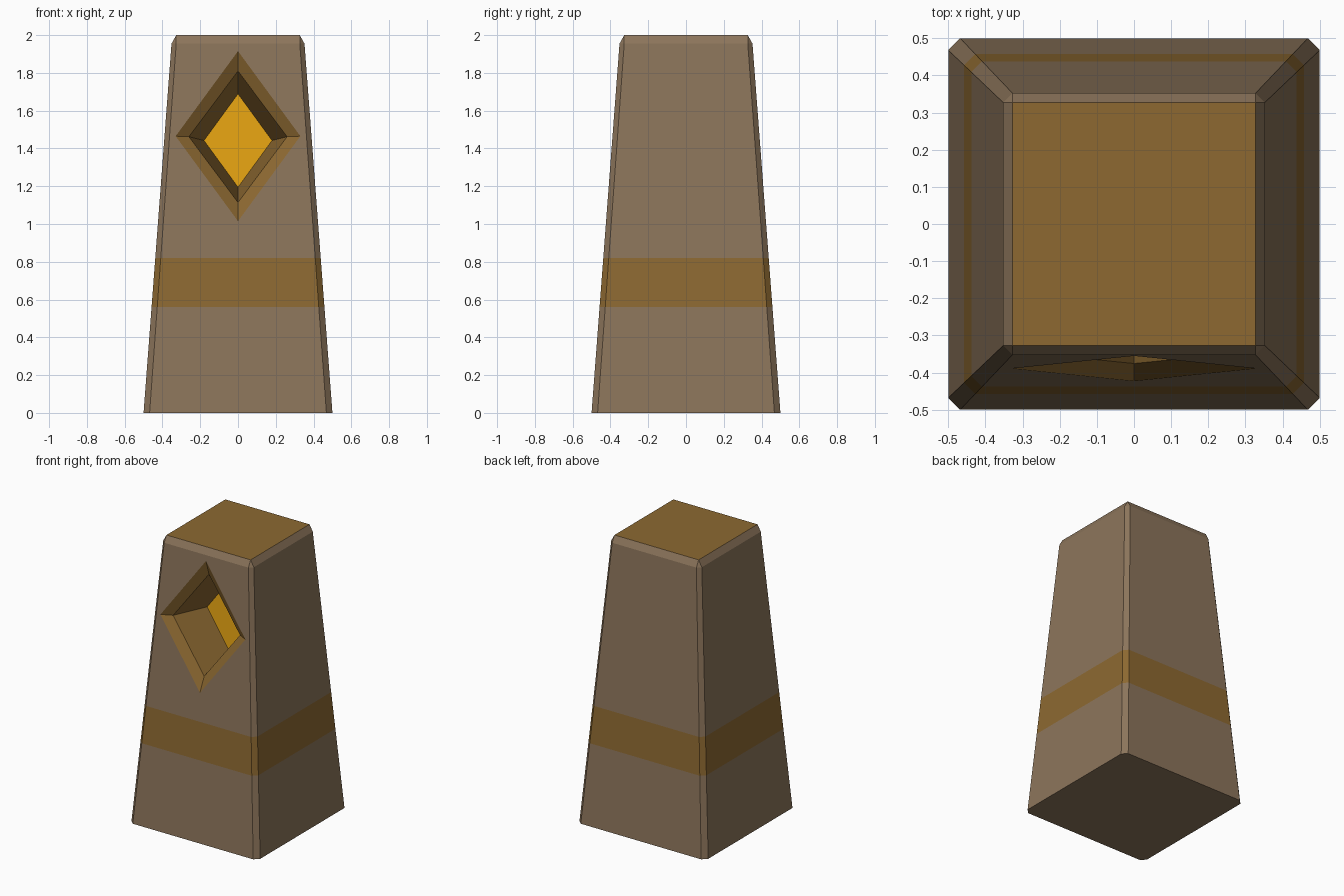
import bpy, bmesh
from mathutils import Vector

if "Cube" in bpy.data.objects:
    bpy.data.objects.remove(bpy.data.objects["Cube"])

BEVEL_Z, TOP_Z = 1.955, 2.0


def material(name, rgb):
    m = bpy.data.materials.new(name)
    m.diffuse_color = (*rgb, 1)
    m.use_nodes = True
    m.node_tree.nodes["Principled BSDF"].inputs["Base Color"].default_value = m.diffuse_color
    return m


STONE, BRONZE, GOLD = 0, 1, 2
mats = [material("brown stone", (0.263, 0.178, 0.105)),
        material("dark bronze", (0.266, 0.141, 0.031)),
        material("bright gold", (0.783, 0.366, 0.006))]

bm = bmesh.new()


def half_width(z):
    return 0.5 + (0.352 - 0.5) * z / BEVEL_Z


def octagon(z):
    """Chamfered square; side k (0 = front) uses points 2k and 2k+1."""
    w = half_width(z)
    c = 0.468 + (0.327 - 0.468) * z / BEVEL_Z
    pts = [(-c, -w), (c, -w), (w, -c), (w, c), (c, w), (-c, w), (-w, c), (-w, -c)]
    return [bm.verts.new((x, y, z)) for x, y in pts]


def face(verts, mat):
    bm.faces.new(verts).material_index = mat


def bridge(a, b, mat, skip=()):
    n = len(a)
    for i in range(n):
        if i not in skip:
            j = (i + 1) % n
            face((a[i], a[j], b[j], b[i]), mat)


# Tapered, chamfered pillar with a flush bronze band
rings = [octagon(z) for z in (0, 0.56, 0.82, BEVEL_Z)]
face(rings[0][::-1], STONE)
bridge(rings[0], rings[1], STONE)
bridge(rings[1], rings[2], BRONZE)
bridge(rings[2], rings[3], STONE, skip=(0,))

# Bevelled top edge and bronze cap
t = 0.327
cap = [bm.verts.new((x, y, TOP_Z)) for x, y in ((-t, -t), (t, -t), (t, t), (-t, t))]
face(cap, BRONZE)
r = rings[3]
for k in range(4):
    n = (k + 1) % 4
    face((r[2 * k], r[2 * k + 1], cap[n], cap[k]), STONE)
    face((r[2 * k + 1], r[(2 * k + 2) % 8], cap[n]), STONE)

# Diamond socket sunk into the front face, along the face normal
slope = (0.5 - 0.352) / BEVEL_Z
inward = Vector((0, 1, -slope)).normalized()


def diamond(half_x, up, down, depth):
    out = []
    for x, dz in ((0, -down), (half_x, 0), (0, up), (-half_x, 0)):
        z = 1.465 + dz
        out.append(bm.verts.new(Vector((x, -half_width(z), z)) + inward * depth))
    return out


rim = diamond(0.33, 0.45, 0.45, 0)
lip = diamond(0.26, 0.348, 0.348, 0.04)
floor = diamond(0.18, 0.247, 0.247, 0.305)

# Front panel around the socket
corners = [rings[2][0], rings[2][1], rings[3][1], rings[3][0]]
for i in range(4):
    n = (i + 1) % 4
    face((corners[i], corners[n], rim[i]), STONE)
    face((corners[n], rim[n], rim[i]), STONE)

bridge(rim, lip, BRONZE)
bridge(lip, floor, BRONZE)
face(floor, GOLD)

bmesh.ops.recalc_face_normals(bm, faces=bm.faces[:])
mesh = bpy.data.meshes.new("pillar")
bm.to_mesh(mesh)
bm.free()
for m in mats:
    mesh.materials.append(m)
bpy.context.collection.objects.link(bpy.data.objects.new("pillar", mesh))
